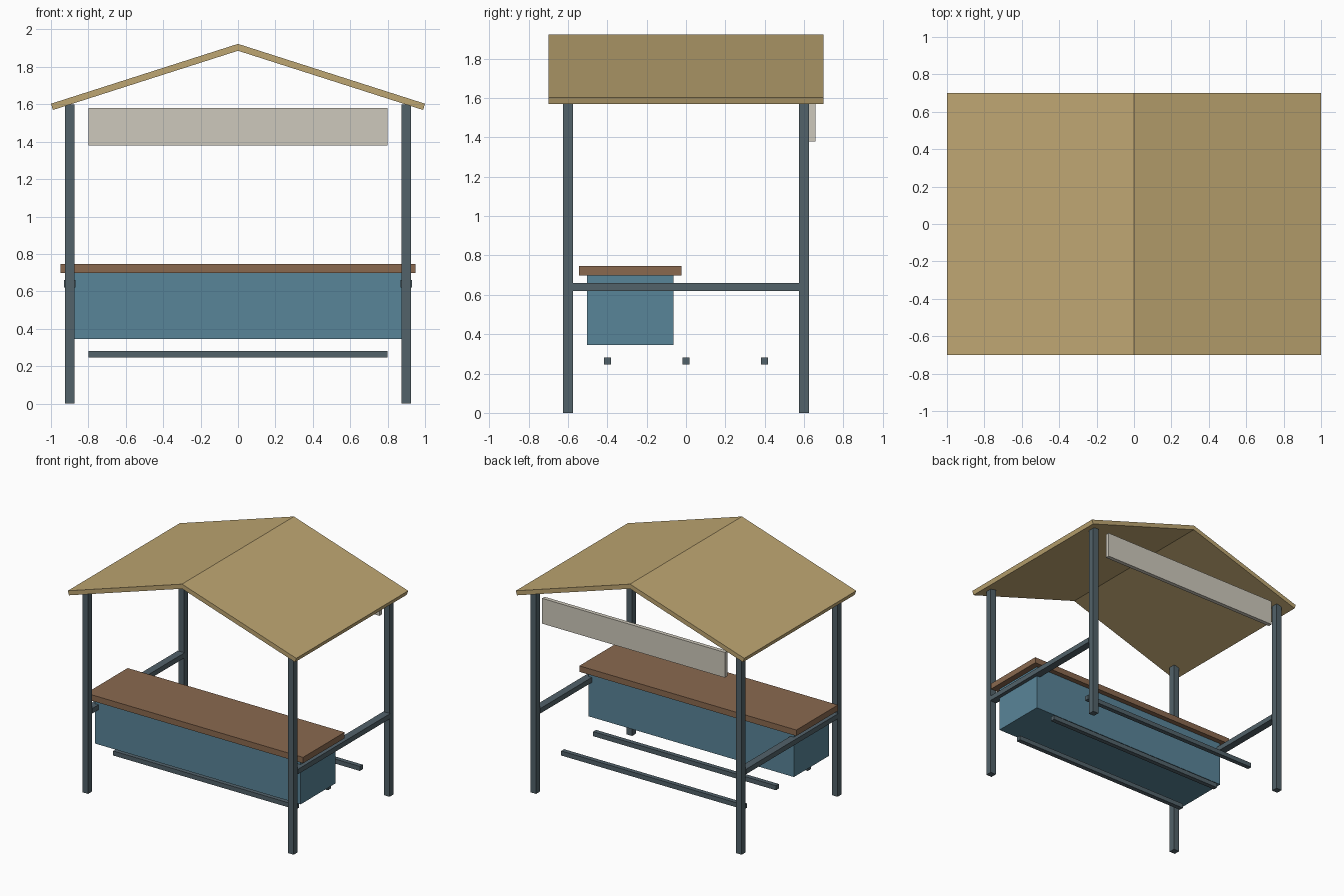
import bpy
import bmesh
import math

cube = bpy.data.objects.get("Cube")
if cube:
    bpy.data.objects.remove(cube, do_unlink=True)


def material(name, rgb):
    """Flat colour from display values 0-255, stored as linear."""
    lin = [((c / 255 + 0.055) / 1.055) ** 2.4 for c in rgb] + [1.0]
    mat = bpy.data.materials.new(name)
    mat.use_nodes = True
    mat.diffuse_color = lin
    mat.node_tree.nodes["Principled BSDF"].inputs["Base Color"].default_value = lin
    return mat


straw = material("straw roof", (190, 166, 114))
steel = material("slate metal", (82, 98, 106))
wood = material("brown wood", (138, 105, 79))
blue = material("blue panel", (89, 133, 153))
cream = material("cream board", (206, 201, 188))


def finish(name, bm, mat):
    bmesh.ops.recalc_face_normals(bm, faces=bm.faces)
    mesh = bpy.data.meshes.new(name)
    bm.to_mesh(mesh)
    bm.free()
    mesh.materials.append(mat)
    obj = bpy.data.objects.new(name, mesh)
    bpy.context.collection.objects.link(obj)
    return obj


def box(name, x, y, z, mat):
    """Box from (low, high) ranges on each axis."""
    bm = bmesh.new()
    bmesh.ops.create_cube(bm, size=1)
    for v in bm.verts:
        v.co = [r[0] if c < 0 else r[1] for c, r in zip(v.co, (x, y, z))]
    return finish(name, bm, mat)


def around(centre, size):
    return (centre - size / 2, centre + size / 2)


# Corner posts and side rails
for sx, side in ((1, "left"), (-1, "right")):
    for sy, end in ((-1, "front"), (1, "back")):
        box(f"{end}_{side}_post", around(sx * 0.9, 0.05),
            around(sy * 0.6, 0.05), (0, 1.6), steel)
    box(f"{side}_rail", around(sx * 0.9, 0.06), around(0, 1.15), (0.62, 0.66), steel)

# Low cross bars
for y, place in ((-0.4, "front"), (0, "middle"), (0.4, "back")):
    box(f"{place}_cross_bar", around(0, 1.6), around(y, 0.036), (0.245, 0.281), steel)

# Counter
box("counter_body", around(0, 1.8), (-0.502, -0.064), (0.345, 0.7), blue)
box("counter_top", around(0, 1.9), (-0.543, -0.023), (0.699, 0.746), wood)

# Sign board across the back
box("sign_board", around(0, 1.6), (0.625, 0.657), (1.38, 1.58), cream)

# Gable roof: profile of even thickness extruded from front to back
eave, ridge, thick = 1.603, 1.923, 0.035
pitch = math.atan(ridge - eave)
dx, dz = thick * math.sin(pitch), thick * math.cos(pitch)
profile = [(-1, eave), (0, ridge), (1, eave),
           (1 - dx, eave - dz), (0, ridge - thick / math.cos(pitch)),
           (dx - 1, eave - dz)]
bm = bmesh.new()
front = [bm.verts.new((x, -0.7, z)) for x, z in profile]
back = [bm.verts.new((x, 0.7, z)) for x, z in profile]
for i in range(len(profile)):
    j = (i + 1) % len(profile)
    bm.faces.new((front[i], front[j], back[j], back[i]))
for ring in (front, back):
    for half in ((0, 1, 4, 5), (1, 2, 3, 4)):
        bm.faces.new([ring[k] for k in half])
finish("gable_roof", bm, straw)
